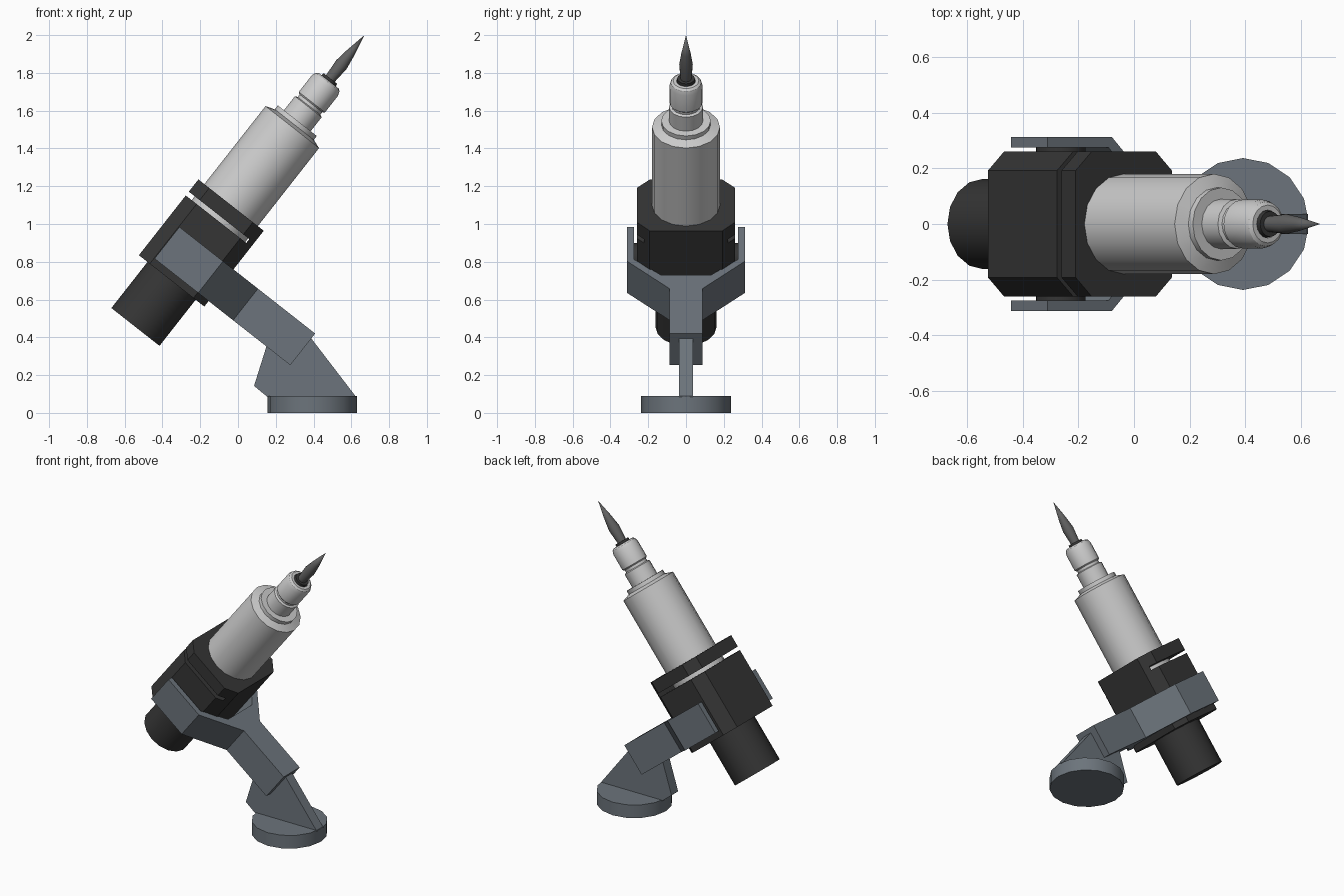
import bpy, bmesh, math
from mathutils import Matrix, Vector

if "Cube" in bpy.data.objects:
    bpy.data.objects.remove(bpy.data.objects["Cube"])

# Tilted tool frame: local z runs along the tool axis, local x across it
TILT = Matrix.Translation((-0.543, 0, 0.455)) @ Matrix.Rotation(math.radians(38.13), 4, 'Y')
FLAT = Matrix.Identity(4)


def material(name, c):
    m = bpy.data.materials.new(name)
    m.diffuse_color = (*c, 1)
    m.use_nodes = True
    m.node_tree.nodes["Principled BSDF"].inputs["Base Color"].default_value = m.diffuse_color
    return m


DARK = material("dark_grey", (0.035, 0.035, 0.035))
STEEL = material("blue_grey", (0.15, 0.175, 0.2))
LIGHT = material("light_grey", (0.52, 0.52, 0.52))
METAL = material("needle_grey", (0.12, 0.12, 0.12))


def finish(name, bm, mat, matrix, smooth=False):
    bmesh.ops.remove_doubles(bm, verts=bm.verts, dist=1e-5)
    bmesh.ops.recalc_face_normals(bm, faces=bm.faces)
    me = bpy.data.meshes.new(name)
    bm.to_mesh(me)
    bm.free()
    me.materials.append(mat)
    ob = bpy.data.objects.new(name, me)
    bpy.context.collection.objects.link(ob)
    ob.matrix_world = matrix
    if smooth:
        bpy.ops.object.select_all(action='DESELECT')
        ob.select_set(True)
        bpy.context.view_layer.objects.active = ob
        bpy.ops.object.shade_smooth_by_angle(angle=math.radians(28))
    return ob


def lathe(name, profile, mat, matrix=TILT, sides=16):
    """Revolve (radius, height) points around local z."""
    bm = bmesh.new()
    pts = [bm.verts.new((r, 0, z)) for r, z in profile]
    edges = [bm.edges.new(pair) for pair in zip(pts, pts[1:])]
    bmesh.ops.spin(bm, geom=pts + edges, cent=(0, 0, 0), axis=(0, 0, 1),
                   angle=math.tau, steps=sides, use_merge=True)
    return finish(name, bm, mat, matrix, True)


def prism(name, outline, lo, hi, mat, matrix=TILT, axis='Z'):
    """Extrude a 2D outline along local z (or along y when axis is 'Y')."""
    bm = bmesh.new()
    if axis == 'Z':
        pts, step = [(a, b, lo) for a, b in outline], (0, 0, hi - lo)
    else:
        pts, step = [(a, lo, b) for a, b in outline], (0, hi - lo, 0)
    face = bm.faces.new([bm.verts.new(p) for p in pts])
    ext = bmesh.ops.extrude_face_region(bm, geom=[face], use_keep_orig=True)
    moved = [v for v in ext['geom'] if isinstance(v, bmesh.types.BMVert)]
    bmesh.ops.translate(bm, verts=moved, vec=Vector(step))
    return finish(name, bm, mat, matrix)


def mirrored(half):
    return half + [(x, -y) for x, y in reversed(half)]


# Motor behind the clamp
lathe("motor", [(0, 0), (0.162, 0), (0.162, 0.33), (0, 0.33)], DARK)

# Split clamp: chamfered block, thin top plate, and the bridge joining them
octagon = mirrored([(-0.22, 0.192), (-0.147, 0.26), (0.147, 0.26), (0.22, 0.192)])
prism("clamp_block", octagon, 0.31, 0.712, DARK)
prism("clamp_plate", octagon, 0.738, 0.82, DARK)
prism("clamp_bridge", mirrored([(0.187, 0.223), (0.22, 0.192)]), 0.712, 0.738, DARK)

# Light barrel with stepped neck and collar
lathe("barrel", [(0, 0.68), (0.18, 0.68), (0.18, 1.345), (0.131, 1.362),
                 (0.131, 1.388), (0, 1.388)], LIGHT)
lathe("neck", [(0, 1.38), (0.09, 1.38), (0.09, 1.482), (0.076, 1.488),
               (0.076, 1.515), (0, 1.515)], LIGHT)
lathe("collar", [(0, 1.505), (0.08, 1.505), (0.088, 1.513), (0.088, 1.625),
                 (0.08, 1.648), (0.068, 1.657), (0.05, 1.657), (0.05, 1.635), (0, 1.635)], LIGHT)

# Nozzle and pointed needle
lathe("nozzle", [(0, 1.63), (0.05, 1.63), (0.046, 1.672), (0, 1.672)], DARK)
lathe("needle", [(0, 1.66), (0.028, 1.66), (0.036, 1.765), (0.025, 1.84), (0, 1.964)], METAL)

# Fork arm gripping the clamp
prism("fork_arm", mirrored([(-0.144, 0.275), (-0.144, 0.312), (0.15, 0.312), (0.385, 0.087),
                            (0.77, 0.087)])[0:5] +
      [(0.77, -0.087), (0.385, -0.087), (0.15, -0.312), (-0.144, -0.312), (-0.144, -0.275),
       (0.135, -0.275), (0.27, -0.13), (0.27, 0.13), (0.135, 0.275)], 0.347, 0.56, STEEL)

# Pivot discs between the fork and the clamp
for side, tag in ((1, "left"), (-1, "right")):
    place = TILT @ Matrix.Translation((0, side * 0.255, 0.453)) @ Matrix.Rotation(-side * math.pi / 2, 4, 'X')
    lathe("pivot_" + tag, [(0, 0), (0.09, 0), (0.09, 0.025), (0, 0.025)], DARK, place)

# Foot: round base with an upright web
lathe("base", [(0, 0), (0.237, 0), (0.237, 0.09), (0, 0.09)], STEEL,
      Matrix.Translation((0.392, 0, 0)))
prism("web", [(0.085, 0.143), (0.155, 0.085), (0.625, 0.085), (0.385, 0.398),
              (0.22, 0.42), (0.15, 0.35)], -0.036, 0.036, STEEL, FLAT, 'Y')
